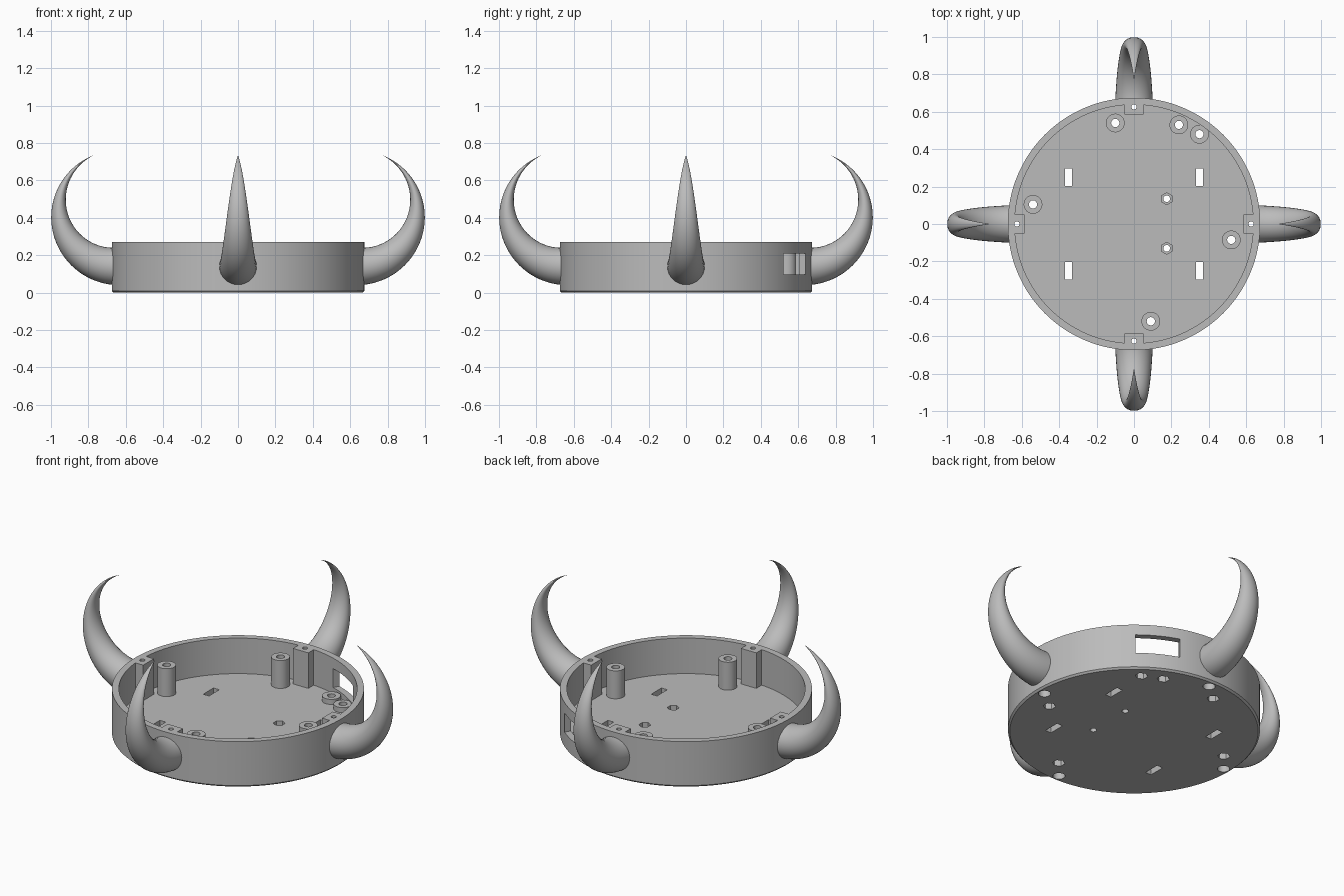
import bpy, bmesh, math
from mathutils import Vector, Matrix

if "Cube" in bpy.data.objects:
    bpy.data.objects.remove(bpy.data.objects["Cube"], do_unlink=True)

grey = bpy.data.materials.new("light_grey")
grey.use_nodes = True
COLOUR = (0.5, 0.5, 0.5, 1)
grey.diffuse_color = COLOUR
grey.node_tree.nodes["Principled BSDF"].inputs["Base Color"].default_value = COLOUR


def make(name, bm):
    bmesh.ops.recalc_face_normals(bm, faces=bm.faces)
    mesh = bpy.data.meshes.new(name)
    bm.to_mesh(mesh)
    bm.free()
    mesh.materials.append(grey)
    obj = bpy.data.objects.new(name, mesh)
    bpy.context.collection.objects.link(obj)
    return obj


def activate(obj):
    bpy.ops.object.select_all(action='DESELECT')
    obj.select_set(True)
    bpy.context.view_layer.objects.active = obj


def cylinder(name, x, y, z0, z1, radius, sides=32):
    bm = bmesh.new()
    bmesh.ops.create_cone(bm, cap_ends=True, segments=sides, radius1=radius, radius2=radius,
                          depth=z1 - z0, matrix=Matrix.Translation((x, y, (z0 + z1) / 2)))
    return make(name, bm)


def box(name, centre, size, angle=0):
    bm = bmesh.new()
    bmesh.ops.create_cube(bm, size=1, matrix=Matrix.Rotation(angle, 4, 'Z')
                          @ Matrix.Translation(centre) @ Matrix.Diagonal((*size, 1)))
    return make(name, bm)


def combine(target, tool, operation):
    activate(target)
    mod = target.modifiers.new("combine", 'BOOLEAN')
    mod.operation, mod.solver, mod.object = operation, 'EXACT', tool
    bpy.ops.object.modifier_apply(modifier=mod.name)
    bpy.data.objects.remove(tool, do_unlink=True)


RADIUS, INNER, HEIGHT, FLOOR = 0.675, 0.638, 0.27, 0.06

# Round tray: outline with a small bottom chamfer, spun about z
profile = [(0, 0), (RADIUS - 0.01, 0), (RADIUS, 0.01), (RADIUS, HEIGHT),
           (INNER, HEIGHT), (INNER, FLOOR), (0, FLOOR)]
bm = bmesh.new()
verts = [bm.verts.new((x, 0, z)) for x, z in profile]
edges = [bm.edges.new(pair) for pair in zip(verts, verts[1:])]
bmesh.ops.spin(bm, geom=verts + edges, axis=(0, 0, 1), cent=(0, 0, 0),
               angle=math.tau, steps=128, use_merge=False)
bmesh.ops.remove_doubles(bm, verts=bm.verts, dist=1e-4)
tray = make("tray", bm)

# Corner tabs against the inner wall
quarters = [i * math.pi / 2 for i in range(4)]
for a in quarters:
    combine(tray, box("tab", (0.62, 0, 0.16), (0.07, 0.1, 0.22), a), 'UNION')

# Standoffs: x, y, top
standoffs = [(-0.10, 0.54, 0.225), (-0.54, 0.105, 0.225), (0.52, -0.085, 0.225),
             (0.09, -0.52, 0.225), (0.24, 0.53, 0.09), (0.35, 0.48, 0.09)]
for x, y, top in standoffs:
    combine(tray, cylinder("standoff", x, y, 0.03, top, 0.05), 'UNION')

# Screw holes with hexagonal nut pockets under the standoffs
for x, y, top in standoffs:
    combine(tray, cylinder("screw_hole", x, y, -0.1, 0.4, 0.022, 24), 'DIFFERENCE')
    combine(tray, cylinder("nut_pocket", x, y, -0.1, 0.04, 0.034, 6), 'DIFFERENCE')

# Tab holes with round recesses underneath
for a in quarters:
    x, y = 0.626 * math.cos(a), 0.626 * math.sin(a)
    combine(tray, cylinder("tab_hole", x, y, -0.1, 0.4, 0.014, 20), 'DIFFERENCE')
    combine(tray, cylinder("tab_recess", x, y, -0.1, 0.04, 0.033), 'DIFFERENCE')

# Floor holes with hexagonal pockets on top
for y in (0.135, -0.13):
    combine(tray, cylinder("floor_hole", 0.175, y, -0.1, 0.2, 0.018, 24), 'DIFFERENCE')
    combine(tray, cylinder("floor_pocket", 0.175, y, 0.03, 0.2, 0.032, 6), 'DIFFERENCE')

# Strap slots
for sx in (-1, 1):
    for sy in (-1, 1):
        combine(tray, box("slot", (0.35 * sx, 0.25 * sy, 0), (0.038, 0.096, 0.3)), 'DIFFERENCE')

# Side window in the wall
combine(tray, box("window", (0.66, 0, 0.152), (0.18, 0.244, 0.112), math.radians(61)), 'DIFFERENCE')
activate(tray)
bpy.ops.object.shade_smooth_by_angle(angle=math.radians(30))


# Horns: round sections lofted between an inner and an outer arc
def arc(centre, r0, r1, end, t):
    a = math.radians(-90 + (end + 90) * t)
    r = r0 + (r1 - r0) * t
    return Vector((centre[0] + r * math.cos(a), 0, centre[1] + r * math.sin(a)))


def horn(name, angle, steps=40, sides=32):
    bm = bmesh.new()
    rings = []
    for i in range(steps):
        t = i / steps
        inside = arc((0.66, 0.49), 0.25, 0.2686, 65.8, t)
        outside = arc((0.64, 0.41), 0.37, 0.35, 68.2, t)
        mid, u = (inside + outside) / 2, (outside - inside) / 2
        v = Vector((0, u.length, 0))
        rings.append([bm.verts.new(mid + u * math.cos(k * math.tau / sides)
                                   + v * math.sin(k * math.tau / sides)) for k in range(sides)])
    tip = bm.verts.new((0.77, 0, 0.735))
    bm.faces.new(rings[0])
    for low, high in zip(rings, rings[1:]):
        for k in range(sides):
            n = (k + 1) % sides
            bm.faces.new((low[k], low[n], high[n], high[k]))
    for k in range(sides):
        bm.faces.new((rings[-1][k], rings[-1][(k + 1) % sides], tip))
    bmesh.ops.rotate(bm, verts=bm.verts, matrix=Matrix.Rotation(angle, 3, 'Z'))
    activate(make(name, bm))
    bpy.ops.object.shade_smooth_by_angle(angle=math.radians(40))


for name, a in zip(("left_horn", "back_horn", "right_horn", "front_horn"), quarters):
    horn(name, a)
